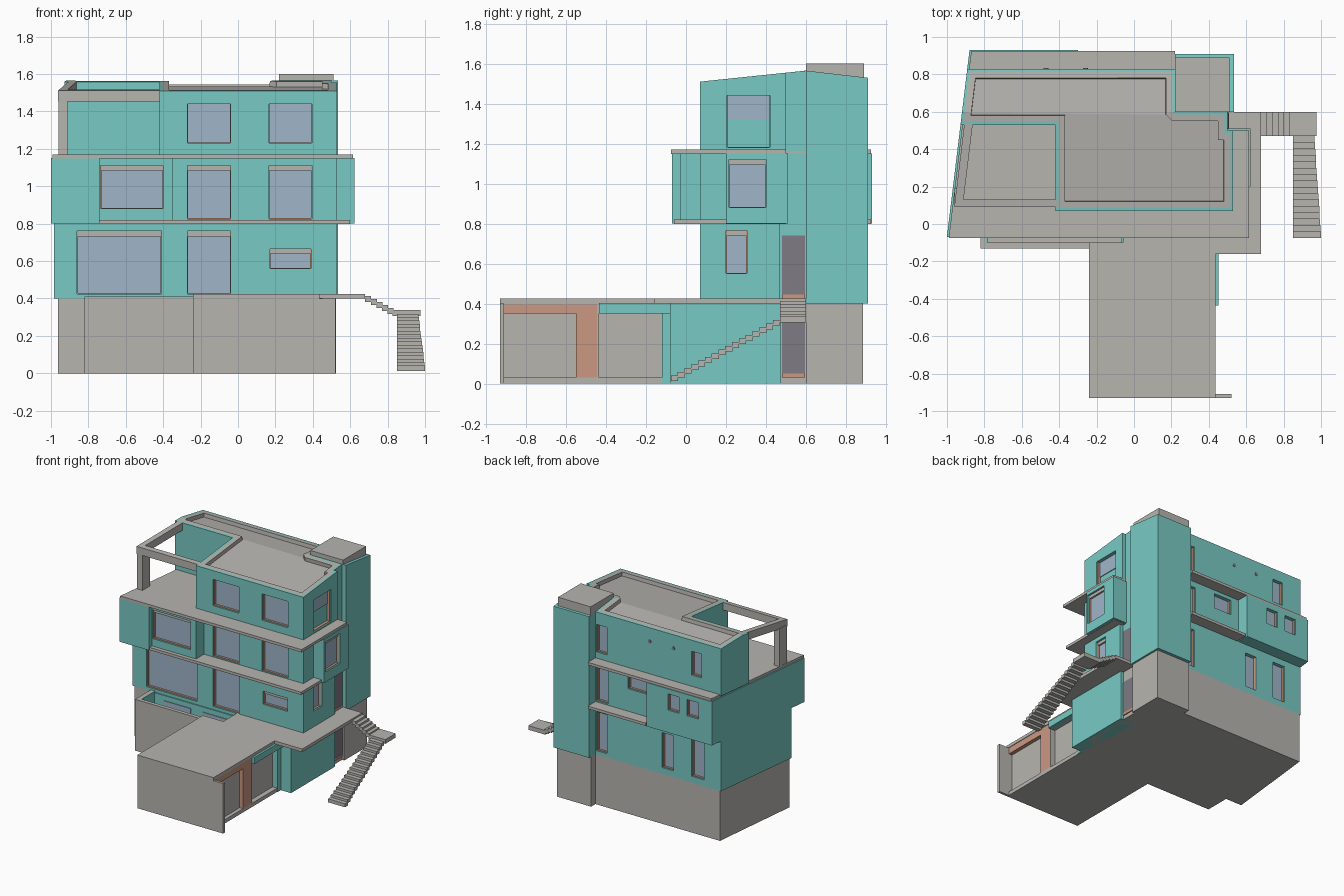
import bpy, bmesh
from mathutils import Vector

if "Cube" in bpy.data.objects:
    bpy.data.objects.remove(bpy.data.objects["Cube"])


def material(name, rgb):
    m = bpy.data.materials.new(name)
    m.use_nodes = True
    m.diffuse_color = (*rgb, 1)
    m.node_tree.nodes["Principled BSDF"].inputs["Base Color"].default_value = (*rgb, 1)
    return m


TEAL = material("teal render", (0.19, 0.59, 0.55))
GRAY = material("light concrete", (0.47, 0.46, 0.43))
ORANGE = material("terracotta", (0.6, 0.31, 0.22))
GLASS = material("pale blue glass", (0.35, 0.46, 0.59))
DARK = material("dark door", (0.21, 0.2, 0.23))


def finish(name, bm, *mats):
    bmesh.ops.recalc_face_normals(bm, faces=bm.faces)
    mesh = bpy.data.meshes.new(name)
    bm.to_mesh(mesh)
    bm.free()
    for m in mats:
        mesh.materials.append(m)
    ob = bpy.data.objects.new(name, mesh)
    bpy.context.collection.objects.link(ob)
    return ob


def left(y):
    """x of the slanted left-hand boundary"""
    return -0.992 + 0.121 * y


def roof(y):
    """height of the shallow ridged roof"""
    return 1.51 + 0.104 * (y - 0.07) if y < 0.6 else 1.565 - 0.115 * (y - 0.6)


def prism_mesh(pts, z0, z1):
    bm = bmesh.new()
    base = bm.faces.new([bm.verts.new((x, y, z0)) for x, y in pts])
    ext = bmesh.ops.extrude_face_region(bm, geom=[base])["geom"]
    for v in ext:
        if isinstance(v, bmesh.types.BMVert):
            v.co.z = z1
    bmesh.ops.recalc_face_normals(bm, faces=bm.faces)
    return bm


def prism(name, pts, z0, z1, mat):
    return finish(name, prism_mesh(pts, z0, z1), mat)


def box(name, x0, x1, y0, y1, z0, z1, mat):
    return prism(name, [(x0, y0), (x1, y0), (x1, y1), (x0, y1)], z0, z1, mat)


def ridged(name, pts, z0, mat, thick=None, coping=False):
    """prism whose top follows the roof; optional coping and sunken roof"""
    bm = prism_mesh(pts, z0, 2)
    bmesh.ops.bisect_plane(bm, geom=bm.verts[:] + bm.edges[:] + bm.faces[:],
                           plane_co=(0, 0.6, 0), plane_no=(0, 1, 0))
    for v in bm.verts:
        if v.co.z > 1.9:
            v.co.z = roof(v.co.y)
        elif thick:
            v.co.z = roof(v.co.y) - thick
    if coping:
        bm.normal_update()
        top = [f for f in bm.faces if f.normal.z > 0.9]
        bmesh.ops.inset_region(bm, faces=top, thickness=0.015, use_even_offset=True)
        rim = bmesh.ops.inset_region(bm, faces=top, thickness=0.035, use_even_offset=True)["faces"]
        drop = bmesh.ops.inset_region(bm, faces=top, thickness=0.001, depth=-0.03)["faces"]
        for f in top + rim + drop:
            f.material_index = 1
    return finish(name, bm, mat, GRAY)


def cut(body, cutter):
    mod = body.modifiers.new("opening", "BOOLEAN")
    mod.operation, mod.solver, mod.object = "DIFFERENCE", "EXACT", cutter
    bpy.context.view_layer.objects.active = body
    bpy.ops.object.modifier_apply(modifier=mod.name)
    bpy.data.objects.remove(cutter)


def panel(name, side, plane, u0, u1, z0, z1, d0, d1, mat):
    """box on a wall plane, d measured inwards from the surface"""
    s = -1 if side == "front" else 1
    a, b = sorted((plane - s * d0, plane - s * d1))
    if side == "right":
        return box(name, a, b, u0, u1, z0, z1, mat)
    return box(name, u0, u1, a, b, z0, z1, mat)


def window(body, side, plane, u0, u1, z0, z1, header=0.0, apron=0.0, deep=0.035):
    cut(body, panel("cutter", side, plane, u0, u1, z0, z1, -0.02, deep, TEAL))
    w = 0.004
    panel("window_glass", side, plane, u0, u1, z0 + apron, z1 - header, deep - 0.006, deep + 0.01, GLASS)
    if header:
        panel("blind_box", side, plane, u0, u1, z1 - header, z1, deep - 0.02, deep + 0.01, GRAY)
    for a in (u0, u1 - w):
        panel("window_jamb", side, plane, a, a + w, z0, z1, 0.012, deep, ORANGE)
    panel("window_sill", side, plane, u0, u1, z0, z0 + w, 0.012, deep, ORANGE)


# Storeys
core = [(0.5, 0.6), (0.22, 0.6), (0.22, 0.83)]
basement = prism("basement", [(left(0.07) + 0.02, 0.07), (0.5, 0.07)] + core
                 + [(left(0.83) + 0.01, 0.83)], 0, 0.4, GRAY)
first = prism("first_storey", [(left(0.07), 0.07), (0.53, 0.07), (0.53, 0.47), (0.5, 0.47)]
              + core + [(left(0.83), 0.83)], 0.4, 0.8, TEAL)
second = prism("second_storey", [(left(-0.07), -0.07), (-0.74, -0.07), (-0.74, -0.03), (-0.35, -0.03),
               (-0.35, 0.07), (0.53, 0.07), (0.53, 0.2), (0.622, 0.2), (0.622, 0.51), (0.5, 0.51)]
               + core + [(-0.3, 0.83), (-0.3, 0.93), (left(0.93), 0.93)], 0.8, 1.15, TEAL)
third = ridged("third_storey", [(-0.42, 0.07), (0.53, 0.07), (0.53, 0.5), (0.5, 0.5)] + core
               + [(left(0.83), 0.83), (left(0.53), 0.53), (-0.42, 0.53)], 1.16, TEAL, coping=True)

# Stair tower
box("tower_base", 0.22, 0.52, 0.6, 0.885, 0, 0.4, GRAY)
ridged("tower", [(0.22, 0.6), (0.535, 0.6), (0.535, 0.91), (0.22, 0.91)], 0.4, TEAL)
box("tower_cap", 0.22, 0.51, 0.6, 0.89, 1.5, 1.6, GRAY)

# Floor slabs
prism("upper_slab", [(left(-0.07) + 0.01, -0.075), (0.615, -0.075), (0.615, 0.5), (0.5, 0.5)] + core[:2]
      + [(0.22, 0.925), (left(0.925) + 0.01, 0.925)], 1.148, 1.17, GRAY)
prism("middle_slab", [(-0.74, -0.06), (0.6, -0.06), (0.6, 0.5), (0.22, 0.5), (0.22, 0.925),
      (-0.29, 0.925), (-0.29, 0.5), (-0.74, 0.5)], 0.798, 0.82, GRAY)
prism("terrace_slab", [(-0.24, -0.93), (0.435, -0.93), (0.435, -0.16), (0.68, -0.16), (0.68, 0.6),
      (-0.06, 0.6), (-0.06, -0.1), (-0.24, -0.1)], 0.4, 0.425, GRAY)

# Pergola on the roof terrace
ridged("pergola_front_beam", [(left(0.09) + 0.02, 0.09), (-0.41, 0.09), (-0.41, 0.13),
       (left(0.13) + 0.02, 0.13)], 1.4, GRAY, thick=0.06)
ridged("pergola_side_beam", [(left(0.09) + 0.02, 0.09), (left(0.09) + 0.065, 0.09),
       (left(0.54) + 0.065, 0.54), (left(0.54) + 0.02, 0.54)], 1.4, GRAY, thick=0.06)
box("pergola_post", -0.96, -0.912, 0.095, 0.19, 1.17, 1.47, GRAY)

# Front windows
window(first, "front", 0.07, -0.86, -0.41, 0.425, 0.76, header=0.03)
window(first, "front", 0.07, -0.27, -0.04, 0.425, 0.76, header=0.03)
window(first, "front", 0.07, 0.17, 0.39, 0.56, 0.665, header=0.025)
window(second, "front", -0.03, -0.735, -0.4, 0.88, 1.11, header=0.025)
for u in (-0.27, 0.165):
    window(second, "front", 0.07, u, u + 0.23, 0.825, 1.11, header=0.025)
    window(third, "front", 0.07, u, u + 0.23, 1.23, 1.44)

# Right-hand windows and entrance doors
window(first, "right", 0.53, 0.2, 0.305, 0.55, 0.765, header=0.025)
window(second, "right", 0.622, 0.215, 0.4, 0.88, 1.12, header=0.025)
window(third, "right", 0.53, 0.205, 0.42, 1.18, 1.44, apron=0.14)
for z0, z1 in ((0.03, 0.31), (0.425, 0.74)):
    panel("entrance_door", "right", 0.5, 0.48, 0.595, z0 + 0.02, z1, -0.006, 0.01, DARK)
    panel("door_threshold", "right", 0.5, 0.48, 0.595, z0, z0 + 0.02, -0.008, 0.01, ORANGE)

# Back windows
window(first, "back", 0.83, 0.12, 0.21, 0.43, 0.74)
window(first, "back", 0.83, -0.47, -0.37, 0.45, 0.73)
window(first, "back", 0.83, -0.74, -0.63, 0.45, 0.75)
window(second, "back", 0.83, 0.11, 0.21, 0.83, 1.1)
window(second, "back", 0.83, -0.23, -0.07, 1.0, 1.12)
for u in (-0.59, -0.76):
    window(second, "back", 0.93, u, u + 0.1, 0.98, 1.11)
window(third, "back", 0.83, 0.12, 0.21, 1.22, 1.44)
window(third, "back", 0.83, -0.72, -0.63, 1.26, 1.45)
for x in (-0.26, -0.47):
    bpy.ops.mesh.primitive_cylinder_add(vertices=16, radius=0.014, depth=0.008, location=(x, 0.83, 1.43),
                                        rotation=(1.5708, 0, 0))
    vent = bpy.context.object
    vent.name = "round_vent"
    vent.data.materials.append(DARK)

# Garage wing with recessed doors
garage = box("garage_wing", -0.24, 0.43, -0.93, -0.1, 0, 0.4, GRAY)
box("terrace_support", -0.06, 0.43, -0.1, 0.07, 0, 0.4, GRAY)
box("garage_fin", 0.43, 0.52, -0.93, -0.91, 0, 0.4, GRAY)
cut(garage, box("cutter", 0.38, 0.5, -0.91, -0.445, 0.03, 0.395, GRAY))
cut(garage, box("cutter", 0.39, 0.5, -0.435, -0.12, 0.03, 0.35, GRAY))
box("terracotta_wall", 0.37, 0.395, -0.91, -0.445, 0.03, 0.395, ORANGE)
box("terracotta_pier", 0.37, 0.43, -0.55, -0.44, 0.03, 0.395, ORANGE)
box("garage_lintel", 0.37, 0.43, -0.91, -0.55, 0.35, 0.395, ORANGE)
box("garage_door", 0.37, 0.4, -0.91, -0.55, 0.03, 0.35, GRAY)
box("teal_lintel", 0.4, 0.452, -0.435, -0.08, 0.35, 0.402, TEAL)
box("teal_side_wall", 0.4, 0.525, -0.08, 0.475, 0, 0.4, TEAL)
box("teal_corner", 0.4, 0.435, -0.12, -0.08, 0, 0.4, TEAL)

# Sunken court in front of the basement
box("court_floor", -0.82, -0.06, -0.13, 0.08, 0, 0.04, GRAY)
box("court_front_wall", -0.82, -0.06, -0.13, -0.1, 0, 0.41, GRAY)
box("court_side_wall", -0.82, -0.79, -0.13, 0.07, 0, 0.41, GRAY)
box("court_side_lining", -0.79, -0.782, -0.1, 0.07, 0.04, 0.41, TEAL)
box("court_end_lining", -0.068, -0.06, -0.1, 0.07, 0.04, 0.4, TEAL)
box("court_back_lining", -0.79, -0.06, 0.062, 0.071, 0.04, 0.4, TEAL)
for u in (-0.7, -0.35):
    panel("court_window", "front", 0.062, u, u + 0.24, 0.12, 0.36, -0.005, 0.005, GLASS)

# Outside stairs: short flight, landing, long flight
for i in range(5):
    x, z = 0.68 + 0.03 * i, 0.412 - 0.016 * i
    box("upper_step", x, x + 0.032, 0.47, 0.6, z - 0.03, z, GRAY)
box("stair_landing", 0.825, 0.975, 0.47, 0.6, 0.305, 0.338, GRAY)
steps = 16
for i in range(steps):
    t = i / (steps - 1)
    y, z = 0.47 - 0.034 * i, 0.318 - 0.0185 * i
    box("lower_step", 0.85, 0.965 + 0.035 * t, y - 0.036, y, z - 0.028, z, GRAY)
